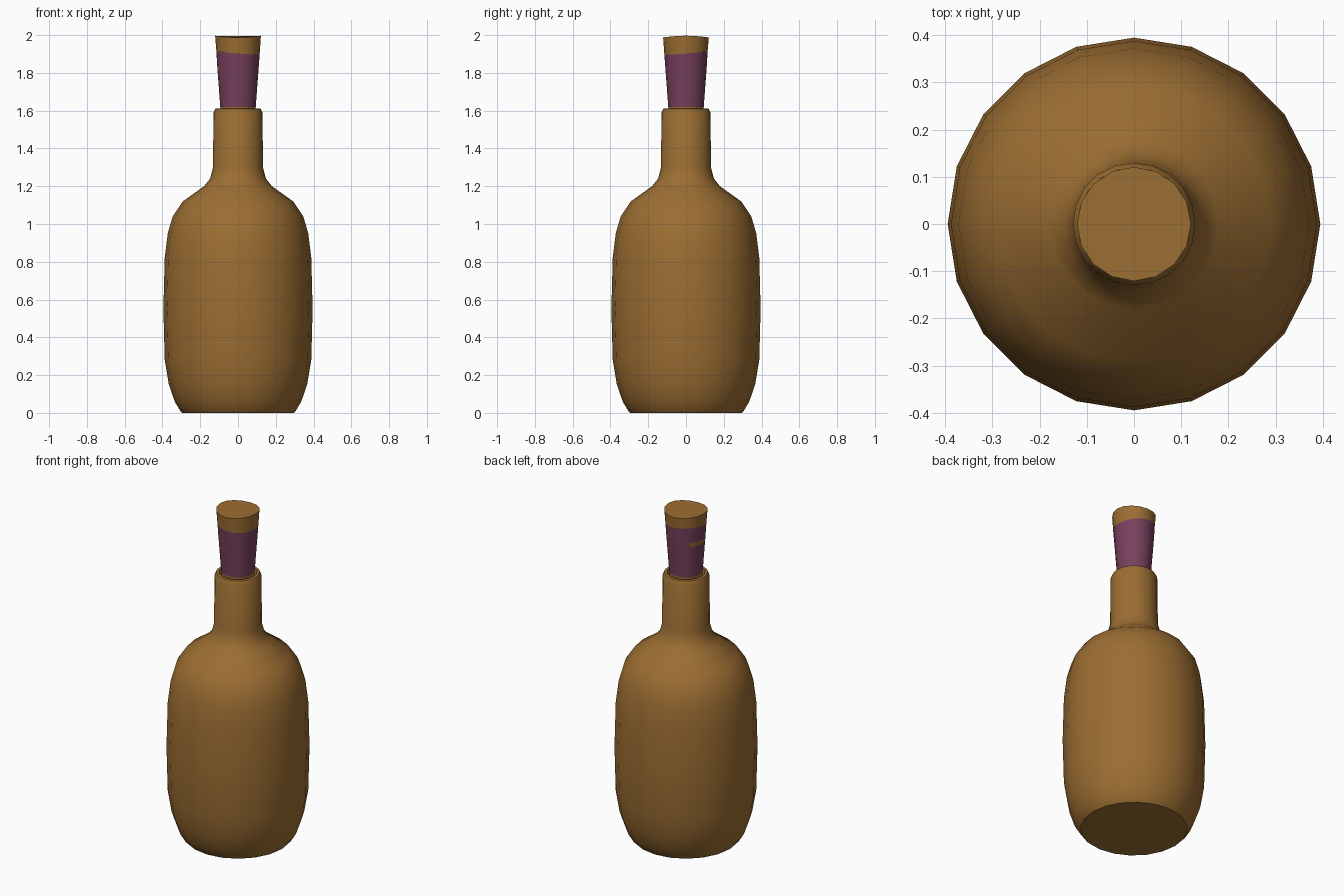
import bpy, bmesh, math

if "Cube" in bpy.data.objects:
    bpy.data.objects.remove(bpy.data.objects["Cube"])

def material(name, rgb):
    m = bpy.data.materials.new(name)
    m.diffuse_color = (*rgb, 1)
    m.use_nodes = True
    m.node_tree.nodes["Principled BSDF"].inputs["Base Color"].default_value = m.diffuse_color
    return m

BROWN = material("amber brown", (0.33, 0.155, 0.032))
PURPLE = material("plum wrap", (0.185, 0.052, 0.11))

def lathe(name, rows, sides, mats, z_of=None, cap_end=True, rule=None):
    """Revolve (radius, z) rows; z_of may shift height by angle, rule picks the colour."""
    bm = bmesh.new()
    rings = []
    for k, (r, z) in enumerate(rows):
        ring = []
        for i in range(sides):
            a = 2 * math.pi * i / sides
            zz = z_of(k, z, a) if z_of else z
            ring.append(bm.verts.new((r * math.cos(a), r * math.sin(a), zz)))
        rings.append(ring)
    for k in range(len(rings) - 1):
        for i in range(sides):
            j = (i + 1) % sides
            f = bm.faces.new((rings[k][i], rings[k][j], rings[k + 1][j], rings[k + 1][i]))
            if rule:
                f.material_index = rule(k, 360 * (i + 0.5) / sides)
    bm.faces.new(rings[0][::-1])
    bm.faces.new(rings[-1])
    bmesh.ops.recalc_face_normals(bm, faces=bm.faces)
    me = bpy.data.meshes.new(name)
    bm.to_mesh(me)
    bm.free()
    ob = bpy.data.objects.new(name, me)
    bpy.context.collection.objects.link(ob)
    for m in mats:
        me.materials.append(m)
    bpy.ops.object.select_all(action='DESELECT')
    ob.select_set(True)
    bpy.context.view_layer.objects.active = ob
    bpy.ops.object.shade_smooth_by_angle(angle=math.radians(45))
    return ob

# Bottle body, shoulder, neck, rounded lip and recessed mouth
lathe("bottle", [
    (0.295, 0), (0.305, 0.01), (0.335, 0.06), (0.366, 0.15), (0.388, 0.28),
    (0.395, 0.55), (0.388, 0.82), (0.372, 0.95), (0.346, 1.04), (0.292, 1.12),
    (0.18, 1.20), (0.148, 1.24), (0.132, 1.30), (0.130, 1.59), (0.120, 1.61),
    (0.105, 1.612), (0.095, 1.59), (0.095, 1.50)], 20, [BROWN])

# Tapered stopper: purple wrap with a wavy top edge and a torn slit on the left
def stopper_z(k, z, a):
    if k == 4:
        return z - 0.014 * math.cos(a - math.radians(315))
    if k == 5:
        return z + 0.005 * math.cos(2 * a)
    return z

def stopper_colour(k, deg):
    if k in (0, 4):
        return 0
    return 0 if k == 2 and 140 < deg < 205 else 1

lathe("stopper", [
    (0.085, 1.50), (0.094, 1.62), (0.108, 1.81), (0.110, 1.835),
    (0.115, 1.912), (0.121, 1.992)], 16, [BROWN, PURPLE], stopper_z, rule=stopper_colour)
